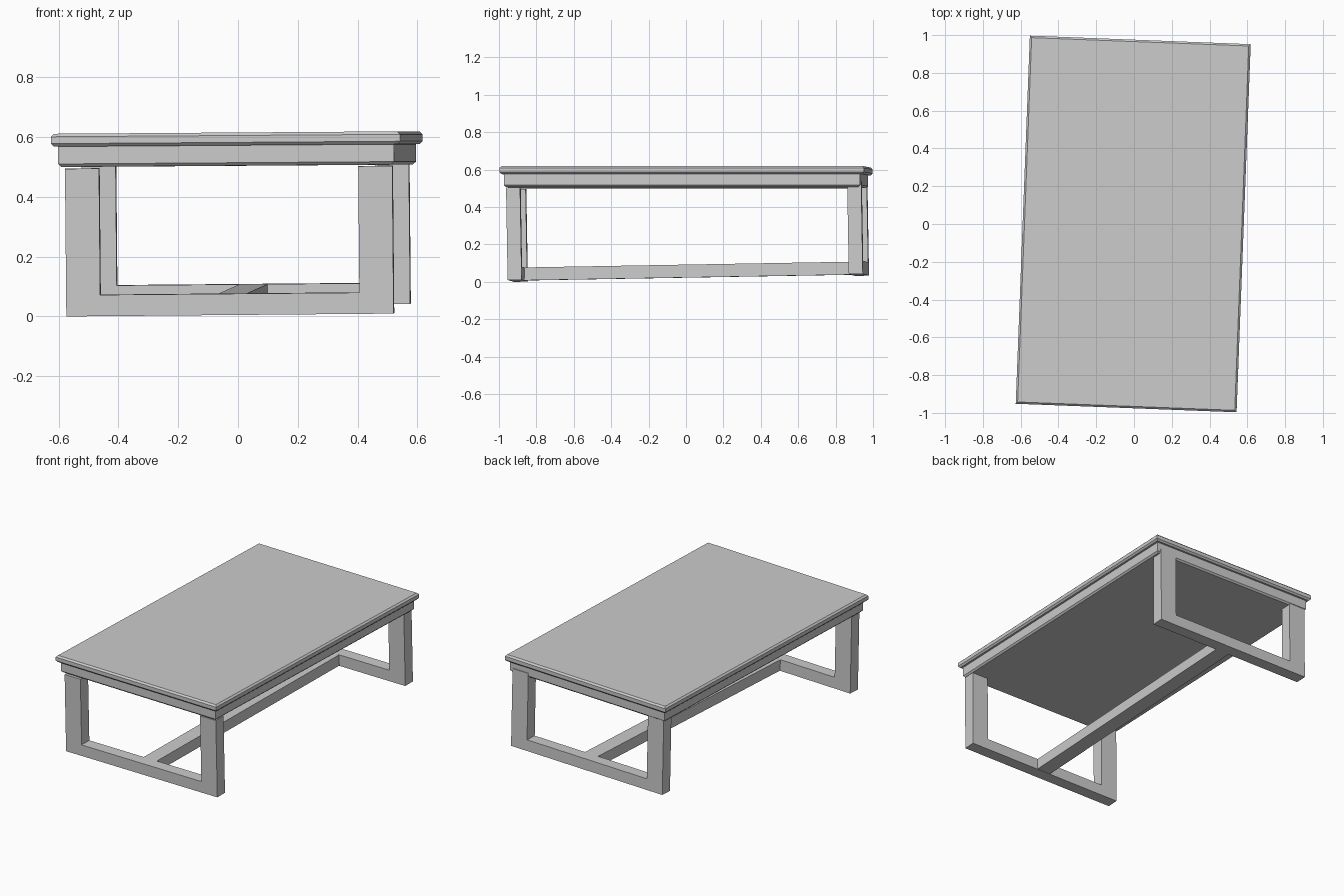
import bpy, bmesh
from math import radians
from mathutils import Euler, Matrix, Vector

if "Cube" in bpy.data.objects:
    bpy.data.objects.remove(bpy.data.objects["Cube"])

# The top and the base sit at slightly different small tilts
TOP = Matrix.LocRotScale(Vector((0, 0, 0)),
                         Euler((0, radians(-0.4), radians(-2.2))), None)
BASE = Matrix.LocRotScale(Vector((0.002, 0.0125, 0.021)),
                          Euler((radians(1), radians(-0.5), radians(-1.75))), None)


def finish(name, bm, matrix):
    bmesh.ops.recalc_face_normals(bm, faces=bm.faces)
    mesh = bpy.data.meshes.new(name)
    bm.to_mesh(mesh)
    bm.free()
    obj = bpy.data.objects.new(name, mesh)
    obj.matrix_world = matrix
    bpy.context.collection.objects.link(obj)
    return obj


def slab(name, rings):
    """Rectangular rings (half x, half y, z) joined from bottom to top."""
    bm = bmesh.new()
    loops = [[bm.verts.new((sx * hx, sy * hy, z))
              for sx, sy in ((-1, -1), (1, -1), (1, 1), (-1, 1))]
             for hx, hy, z in rings]
    for a, b in zip(loops, loops[1:]):
        for i in range(4):
            j = (i + 1) % 4
            bm.faces.new((a[i], a[j], b[j], b[i]))
    bm.faces.new(loops[0])
    bm.faces.new(loops[-1])
    return finish(name, bm, TOP)


def u_frame(name, y0, y1):
    """Two legs joined by a floor rail, as one extruded U outline."""
    w, i, r, h = 0.548, 0.434, 0.071, 0.494
    outline = [(-w, 0), (w, 0), (w, h), (i, h), (i, r), (-i, r), (-i, h), (-w, h)]
    bm = bmesh.new()
    face = bm.faces.new([bm.verts.new((x, y0, z)) for x, z in outline])
    ext = bmesh.ops.extrude_face_region(bm, geom=[face])
    verts = [v for v in ext["geom"] if isinstance(v, bmesh.types.BMVert)]
    bmesh.ops.translate(bm, verts=verts, vec=(0, y1 - y0, 0))
    return finish(name, bm, BASE)


# Chamfered table top
slab("table_top", [(0.575, 0.965, 0.572), (0.585, 0.975, 0.582),
                   (0.585, 0.975, 0.605), (0.575, 0.965, 0.615)])
# Apron block with chamfered lower edge
slab("apron", [(0.553, 0.943, 0.504), (0.563, 0.953, 0.514), (0.563, 0.953, 0.573)])

# End frames
u_frame("front_leg_frame", -0.95, -0.875)
u_frame("back_leg_frame", 0.875, 0.95)

# Centre stretcher
bm = bmesh.new()
bmesh.ops.create_cube(bm, size=1)
bmesh.ops.scale(bm, verts=bm.verts, vec=(0.095, 1.76, 0.069))
bmesh.ops.rotate(bm, verts=bm.verts, cent=(0, 0, 0),
                 matrix=Matrix.Rotation(radians(-0.5), 3, 'Z'))
bmesh.ops.translate(bm, verts=bm.verts, vec=(0.015, 0, 0.036))
finish("stretcher", bm, BASE)
